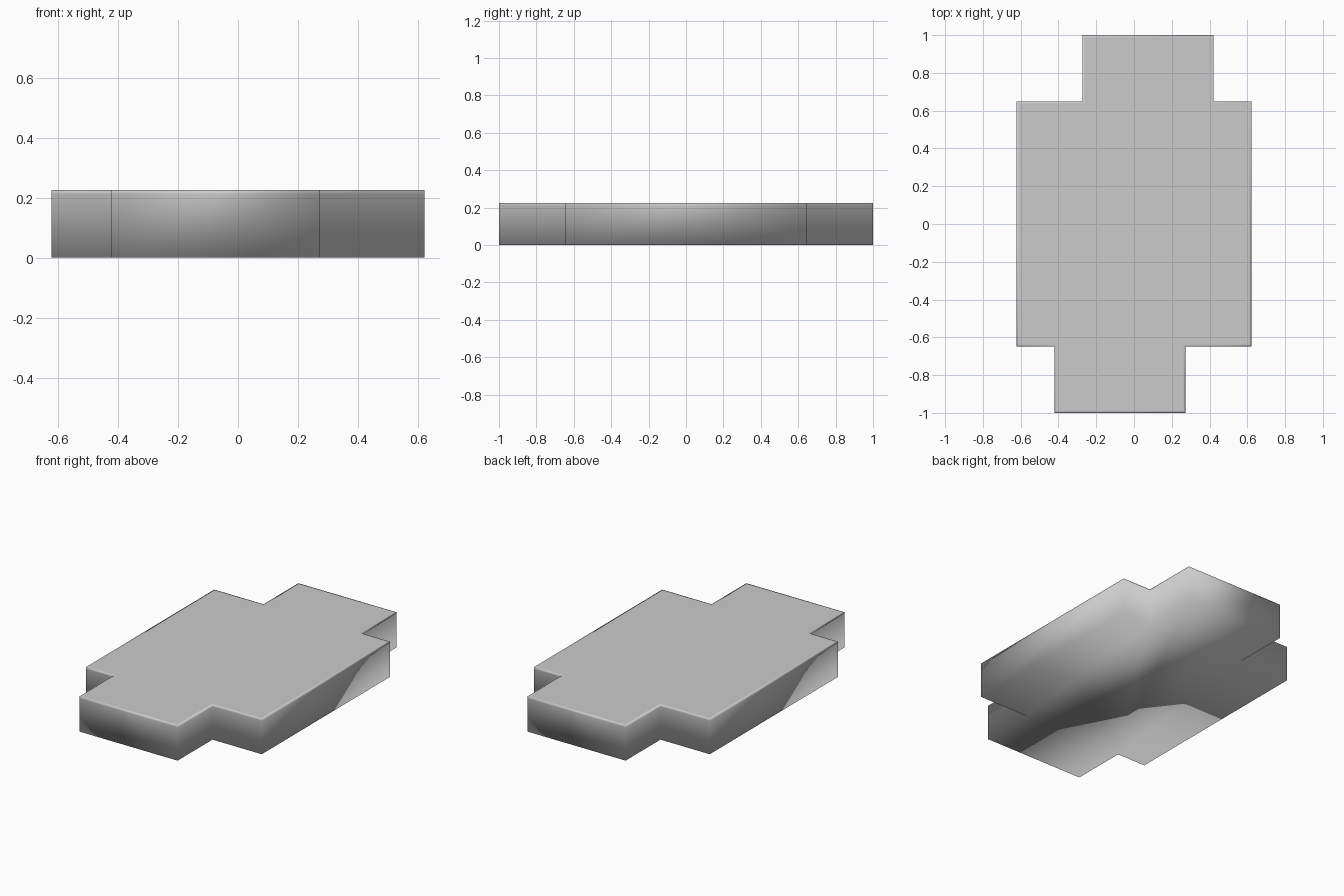
import bpy, bmesh
from mathutils import Vector

if "Cube" in bpy.data.objects:
    bpy.data.objects.remove(bpy.data.objects["Cube"])

H, LIP, INSET = 0.225, 0.212, 0.012

# Half of the stepped outline; the other half is its 180-degree rotation
half = [(-0.422, -1.0), (0.273, -1.0), (0.273, -0.648), (0.622, -0.648),
        (0.622, 0.648), (0.422, 0.648)]
outline = [Vector(p) for p in half] + [-Vector(p) for p in half]
n = len(outline)


def offset(points, d):
    """Move every corner inward; all corners are right angles."""
    out = []
    for i, p in enumerate(points):
        a = (p - points[i - 1]).normalized()
        b = (points[(i + 1) % n] - p).normalized()
        out.append(p + d * (Vector((-a.y, a.x)) + Vector((-b.y, b.x))))
    return out


bm = bmesh.new()
# Rings: floor, line below the rim, rim, border of the flat top
levels = [(outline, 0), (outline, LIP), (outline, H), (offset(outline, INSET), H)]
rings = [[bm.verts.new((p.x, p.y, z)) for p in pts] for pts, z in levels]
for lo, hi in zip(rings, rings[1:]):
    for i in range(n):
        j = (i + 1) % n
        bm.faces.new((lo[i], lo[j], hi[j], hi[i]))

# Underside and flat top
bm.faces.new(rings[0][::-1])
bm.faces.new(rings[-1])
for f in bm.faces:
    f.smooth = True

mesh = bpy.data.meshes.new("stepped_slab")
bm.to_mesh(mesh)
bm.free()
slab = bpy.data.objects.new("stepped_slab", mesh)
bpy.context.collection.objects.link(slab)
